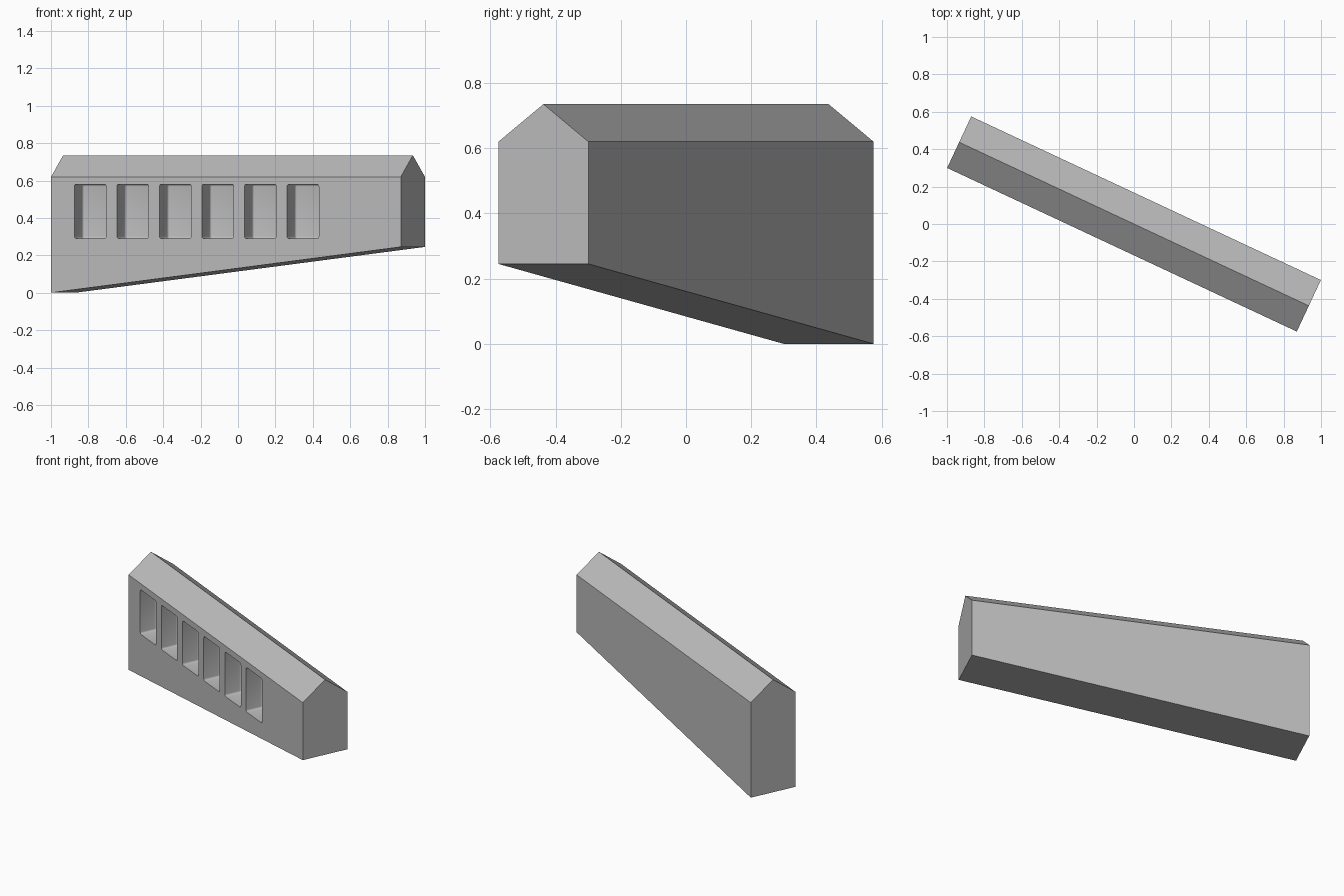
import bpy, bmesh, math
from mathutils import Matrix

if "Cube" in bpy.data.objects:
    bpy.data.objects.remove(bpy.data.objects["Cube"])

HALF_L, HALF_W = 1.032, 0.152        # half length and half width
EAVE, RIDGE = 0.62, 0.735            # roof heights
LOW, HIGH = 0.0, 0.245               # underside height at each end
TURN = Matrix.Rotation(math.radians(-25.07), 4, 'Z')

grey = bpy.data.materials.new("plain_grey")
grey.diffuse_color = (0.5, 0.5, 0.5, 1)
grey.use_nodes = True
grey.node_tree.nodes["Principled BSDF"].inputs["Base Color"].default_value = grey.diffuse_color


def make_object(name, bm):
    bmesh.ops.recalc_face_normals(bm, faces=bm.faces)
    bm.transform(TURN)
    mesh = bpy.data.meshes.new(name)
    bm.to_mesh(mesh)
    bm.free()
    mesh.materials.append(grey)
    obj = bpy.data.objects.new(name, mesh)
    bpy.context.collection.objects.link(obj)
    return obj


# Gabled wall block: five-sided end sections joined along the length
bm = bmesh.new()
ends = []
for x, base in ((-HALF_L, LOW), (HALF_L, HIGH)):
    section = [(-HALF_W, base), (HALF_W, base), (HALF_W, EAVE), (0, RIDGE), (-HALF_W, EAVE)]
    ends.append([bm.verts.new((x, y, z)) for y, z in section])
left, right = ends
bm.faces.new(left)
bm.faces.new(right)
for i in range(5):
    j = (i + 1) % 5
    bm.faces.new((left[i], left[j], right[j], right[i]))
wall = make_object("gabled_wall", bm)

# Six window recesses with slightly rounded corners
bm = bmesh.new()
back, front = -HALF_W + 0.11, -HALF_W - 0.1
for i in range(6):
    centre = (-0.801 + 0.251 * i, (back + front) / 2, 0.435)
    size = (0.188, back - front, 0.29)
    bmesh.ops.create_cube(bm, size=1, matrix=Matrix.LocRotScale(centre, None, size))
bmesh.ops.bevel(bm, geom=bm.edges[:], offset=0.012, segments=4, profile=0.5, affect='EDGES')
cutter = make_object("window_cutter", bm)
cutter.hide_render = True

# Cut the recesses and finish the shading
cut = wall.modifiers.new("window_recesses", 'BOOLEAN')
cut.operation = 'DIFFERENCE'
cut.solver = 'EXACT'
cut.object = cutter
bpy.ops.object.select_all(action='DESELECT')
bpy.context.view_layer.objects.active = wall
wall.select_set(True)
bpy.ops.object.modifier_apply(modifier=cut.name)
bpy.data.objects.remove(cutter)
bpy.ops.object.shade_smooth_by_angle(angle=math.radians(30))
